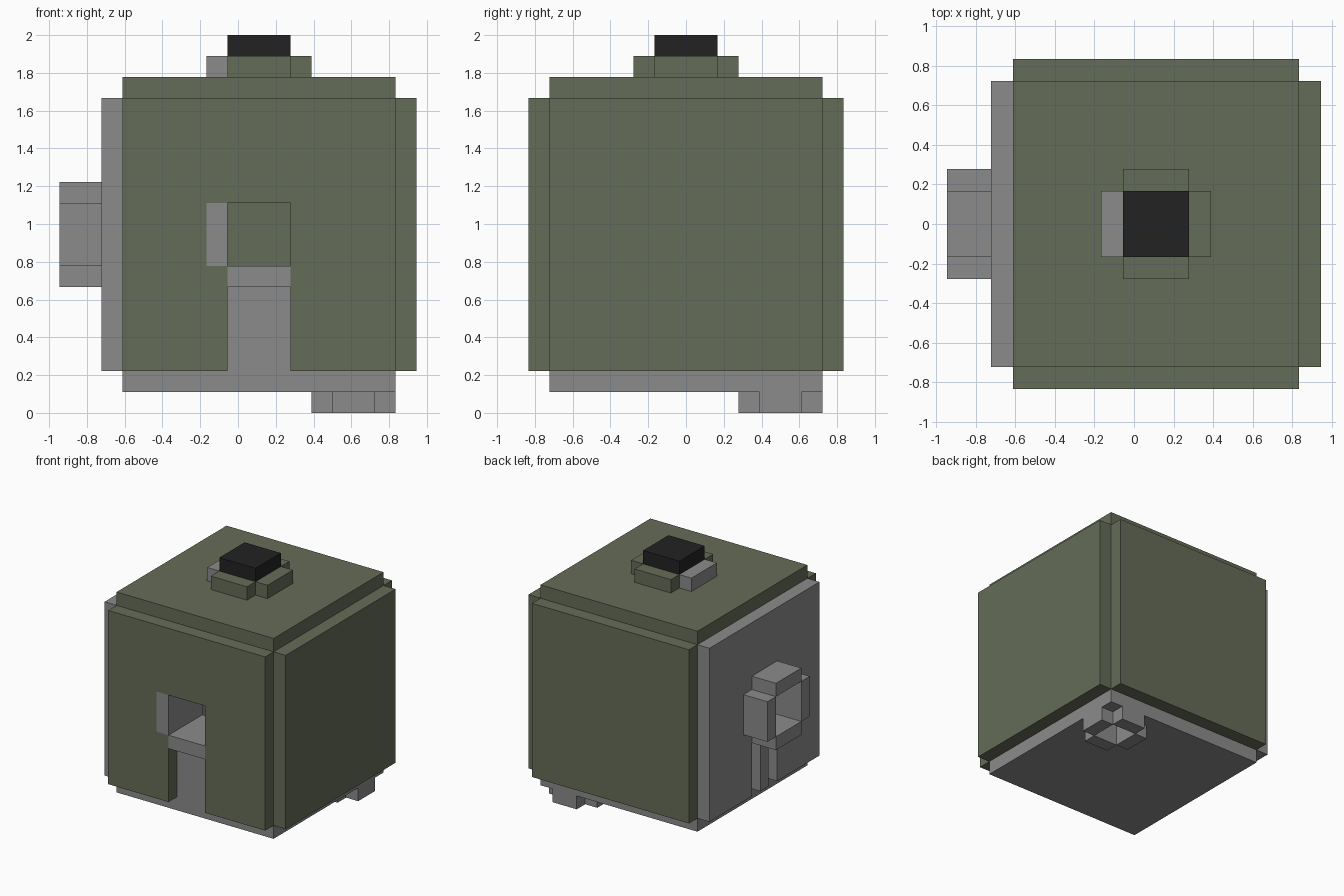
import bpy
import bmesh
from mathutils import Vector

cube = bpy.data.objects.get("Cube")
if cube:
    bpy.data.objects.remove(cube, do_unlink=True)

U = 1 / 9                      # size of one block
ORIGIN = Vector((8.5, 7.5, 0))  # block coordinates of the model's centre


def material(name, rgb):
    m = bpy.data.materials.new(name)
    m.use_nodes = True
    m.diffuse_color = (*rgb, 1)
    bsdf = m.node_tree.nodes["Principled BSDF"]
    bsdf.inputs["Base Color"].default_value = (*rgb, 1)
    bsdf.inputs["Roughness"].default_value = 0.9
    return m


GREEN = material("olive green", (0.130, 0.150, 0.098))
GREY = material("stone grey", (0.258, 0.258, 0.258))
BLACK = material("soot black", (0.016, 0.016, 0.016))


def part(name, mat, *boxes):
    """One object made of boxes, each given as x, y and z ranges in blocks."""
    bm = bmesh.new()
    for ranges in boxes:
        lo = Vector([r[0] for r in ranges])
        hi = Vector([r[1] for r in ranges])
        made = bmesh.ops.create_cube(bm, size=1)["verts"]
        for v in made:
            v.co = ((lo + hi) / 2 + v.co * (hi - lo) - ORIGIN) * U
    mesh = bpy.data.meshes.new(name)
    bm.to_mesh(mesh)
    bm.free()
    mesh.materials.append(mat)
    obj = bpy.data.objects.new(name, mesh)
    bpy.context.collection.objects.link(obj)


def around(hole, outer, axis):
    """Four boxes filling outer around a hole that runs along axis."""
    a, b = [i for i in range(3) if i != axis]
    boxes = []
    for i, j in ((a, b), (b, a)):
        for side in (0, 1):
            box = list(outer)
            box[i] = (outer[i][0], hole[i][0]) if side == 0 else (hole[i][1], outer[i][1])
            if i == b:
                box[j] = hole[j]
            boxes.append(box)
    return boxes


def arms(hole, axis):
    """Four one-block arms around a hole: low, high on each crossing axis."""
    boxes = []
    for i in range(3):
        if i != axis:
            lo, hi = hole[i]
            for r in ((lo - 1, lo), (hi, hi + 1)):
                box = list(hole)
                box[i] = r
                boxes.append(box)
    return boxes


# Shell: six slabs that meet along their edges
WIDE, DEEP, TALL = (3, 16), (1, 14), (2, 15)
part("roof", GREEN, (WIDE, DEEP, (15, 16)))
part("back_wall", GREEN, (WIDE, (14, 15), TALL))
part("left_wall", GREEN, ((16, 17), DEEP, TALL))

foot_hole = ((13, 15), (11, 13), (0, 1))
part("floor", GREY, *around(foot_hole, (WIDE, DEEP, (1, 2)), 2))

# Front wall: side piers, lintel, and the strip beside the opening
part("front_wall", GREEN,
     ((3, 7), (0, 1), TALL), ((11, 16), (0, 1), TALL),
     ((7, 11), (0, 1), (10, 15)), ((7, 8), (0, 1), (2, 7)))

# Front opening: grey jamb and sill, green jamb and lintel inside
opening = ((8, 11), (0, 4), (7, 10))
right_jamb, left_jamb, sill, lintel = arms(opening, 1)
part("front_jamb_and_sill", GREY, right_jamb, sill)
part("front_inner_frame", GREEN,
     *[(b[0], (1, 4), b[2]) for b in (left_jamb, lintel)])
part("front_recess_panel", GREY, ((8, 11), (1, 2), (2, 6)))

# Right wall with a window hole and two grooves beneath it
part("right_wall", GREY,
     ((2, 3), (1, 6), TALL), ((2, 3), (9, 14), TALL),
     ((2, 3), (6, 9), (10, 15)), ((2, 3), (6, 9), (6, 7)),
     ((2, 3), (7, 8), (2, 6)))
part("groove_backing", GREY, ((3, 4), (6, 9), (2, 6)))
part("window_frame", GREY, *arms(((0, 4), (6, 9), (7, 10)), 0))

# Chimney on the roof
flue = ((8, 11), (6, 9), (16, 17))
flue_right, *flue_others = arms(flue, 2)
part("chimney_right_arm", GREY, flue_right)
part("chimney_arms", GREEN, *flue_others)
part("chimney_cap", BLACK, ((8, 11), (6, 9), (16, 18)))

# Drain ring under the floor
part("drain_ring", GREY, *arms(foot_hole, 2))
